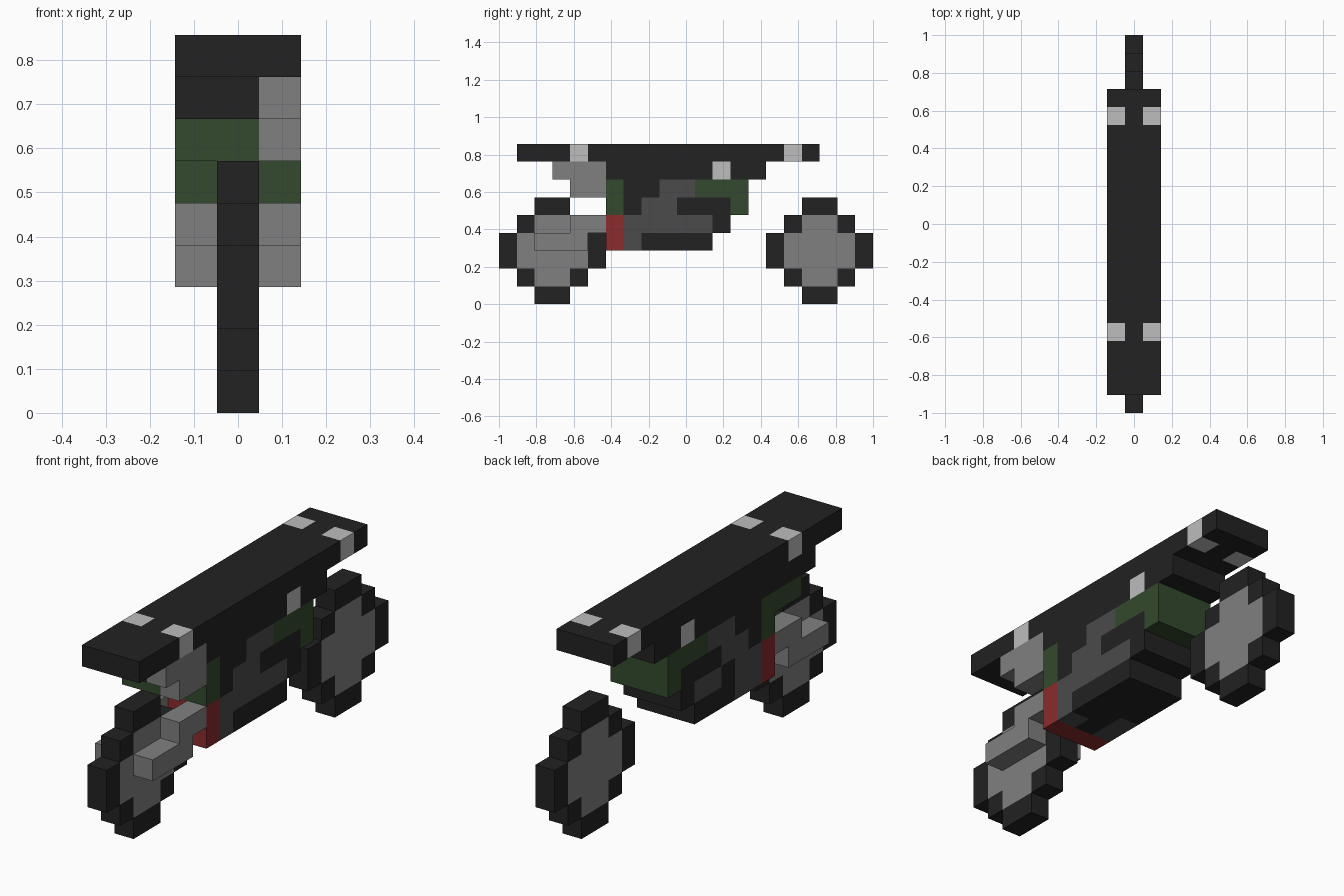
import bpy, bmesh
from mathutils import Vector

cube = bpy.data.objects.get("Cube")
if cube:
    bpy.data.objects.remove(cube)

U = 2 / 21  # block size

def material(name, color):
    m = bpy.data.materials.new(name)
    m.use_nodes = True
    m.diffuse_color = (*color, 1)
    b = m.node_tree.nodes["Principled BSDF"]
    b.inputs["Base Color"].default_value = (*color, 1)
    b.inputs["Roughness"].default_value = 0.9
    return m

MATS = {
    "K": material("black", (0.016, 0.016, 0.016)),
    "D": material("dark_grey", (0.07, 0.07, 0.07)),
    "G": material("mid_grey", (0.216, 0.216, 0.216)),
    "L": material("light_grey", (0.51, 0.51, 0.51)),
    "E": material("dark_green", (0.034, 0.067, 0.026)),
    "R": material("dark_red", (0.254, 0.025, 0.025)),
}
KEYS = list(MATS)

def blocks(name, columns, first, top, edge=None):
    """Build the outer skin of a block part. columns maps x (-1, 0, 1) to rows
    of colour letters, listed from layer `top` down, starting at block `first`."""
    cells = {}
    for x, rows in columns.items():
        for r, row in enumerate(rows):
            for c, letter in enumerate(row):
                if letter != ".":
                    cells[(x, first + c, top - r)] = letter
    bm = bmesh.new()
    for (x, j, k), letter in cells.items():
        centre = Vector((x, j - 10, k + 0.5)) * U
        for axis in range(3):
            for sign in (-1, 1):
                near = [x, j, k]
                near[axis] += sign
                if tuple(near) in cells:
                    continue
                n, a, b = Vector(), Vector(), Vector()
                n[axis], a[(axis + 1) % 3], b[(axis + 2) % 3] = sign, 1, sign
                corners = (n - a - b, n + a - b, n + a + b, n - a + b)
                f = bm.faces.new([bm.verts.new(centre + v * U / 2) for v in corners])
                f.material_index = KEYS.index(edge if edge and axis else letter)
    bmesh.ops.remove_doubles(bm, verts=bm.verts, dist=U / 100)
    mesh = bpy.data.meshes.new(name)
    bm.to_mesh(mesh)
    bm.free()
    for m in MATS.values():
        mesh.materials.append(m)
    ob = bpy.data.objects.new(name, mesh)
    bpy.context.collection.objects.link(ob)
    return ob

# Wheels: grey hub on the sides, black tread all round
WHEEL = ["..KK..", ".KGGK.", "KGGGGK", "KGGGGK", ".KGGK.", "..KK.."]
for name, first in (("front_wheel", 0), ("rear_wheel", 15)):
    blocks(name, {0: WHEEL}, first, 5, edge="K")

# Stepped fork bars on both sides of the front wheel
for name, x in (("left_fork", 1), ("right_fork", -1)):
    blocks(name, {x: ["..GG", "GGG."]}, 2, 4)

# Long flat top deck with light clamps near both ends
CLAMPED = "KKKLKKKKKKKKKKKLK"
blocks("top_deck", {-1: [CLAMPED], 0: ["K" * 17], 1: [CLAMPED]}, 1, 8)

# Nose under the deck, with a grey grip on the left
DARK_NOSE = ["KKK", ".EE"]
blocks("nose", {-1: DARK_NOSE, 0: DARK_NOSE}, 3, 7)
blocks("left_grip", {1: ["GGG", ".GG"]}, 3, 7)

# Camouflaged body with red front band and green tail
blocks("body", {
    1: ["KKKKKKLKK",
        "EKKDDEEE.",
        "EKDDKKKE.",
        "RDDDDDK..",
        "RDKKKK..."],
    0: ["KKKKKKKKK",
        "EKKKKEEE.",
        "EKKKKKKE.",
        "RKKKKKK..",
        "RKKKKK..."],
    -1: ["KKKKKKLKK",
         "EKKDDEEE.",
         "EKDDKKKE.",
         "RDDKDDK..",
         "RDDKKK..."],
}, 6, 7)
